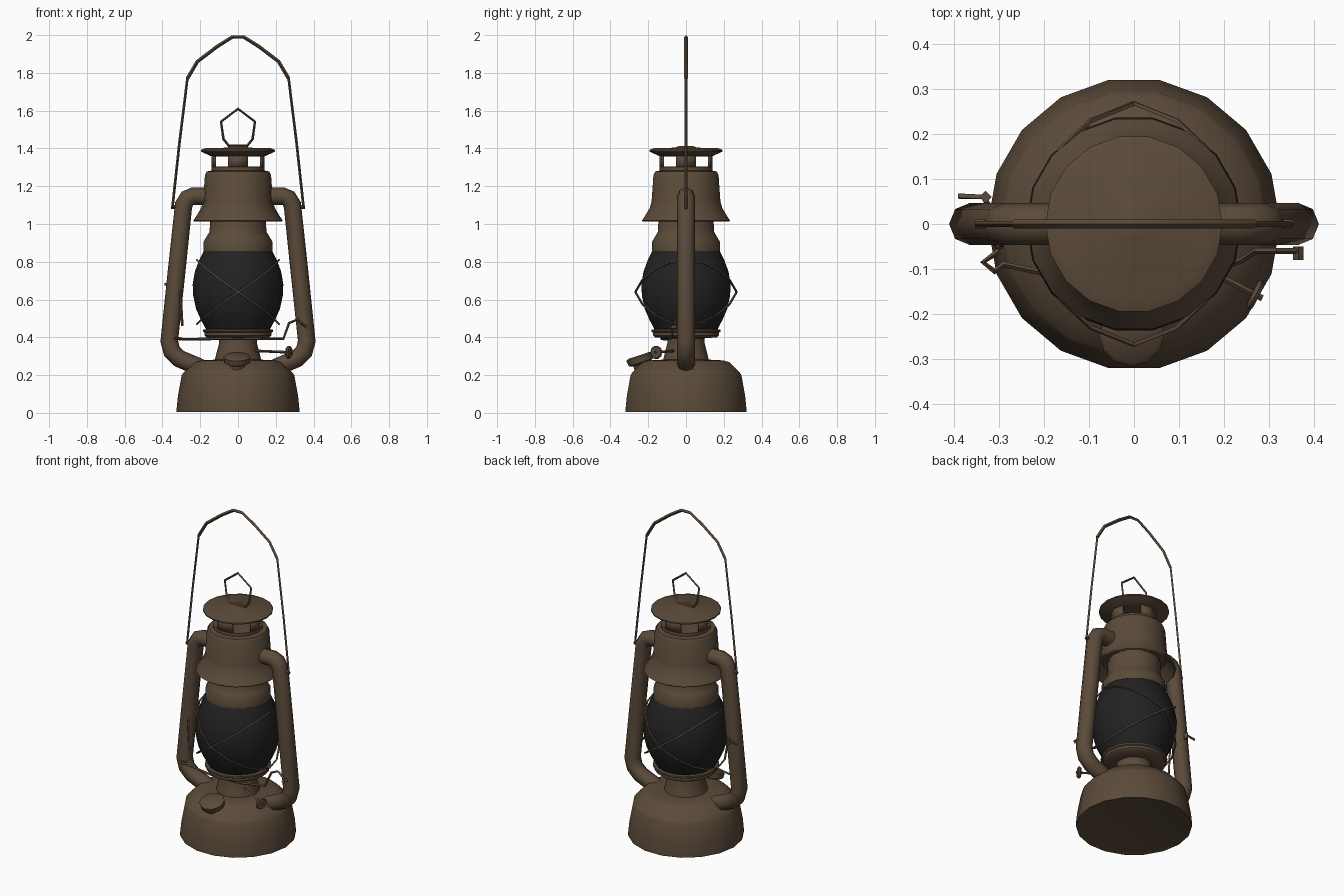
import bpy, bmesh, math
from mathutils import Vector

if "Cube" in bpy.data.objects:
    bpy.data.objects.remove(bpy.data.objects["Cube"], do_unlink=True)


def material(name, rgb):
    mat = bpy.data.materials.new(name)
    mat.use_nodes = True
    mat.diffuse_color = (*rgb, 1)
    mat.node_tree.nodes["Principled BSDF"].inputs["Base Color"].default_value = (*rgb, 1)
    return mat


BROWN = material("aged brown metal", (0.105, 0.07, 0.042))
BLACK = material("black glass", (0.016, 0.016, 0.017))


def finish(obj, mat, angle=40):
    obj.data.materials.clear()
    obj.data.materials.append(mat)
    bpy.ops.object.select_all(action="DESELECT")
    obj.select_set(True)
    bpy.context.view_layer.objects.active = obj
    bpy.ops.object.shade_smooth_by_angle(angle=math.radians(angle))
    return obj


def lathe(name, profile, mat=BROWN, sides=18, keep=None):
    """Spin (radius, height) pairs around z; cap both ends unless faces are filtered."""
    bm = bmesh.new()
    rings = []
    for r, z in profile:
        rings.append([bm.verts.new((r * math.cos(math.tau * i / sides),
                                    r * math.sin(math.tau * i / sides), z))
                      for i in range(sides)])
    for low, high in zip(rings, rings[1:]):
        for i in range(sides):
            if keep is None or keep(i):
                j = (i + 1) % sides
                bm.faces.new((low[i], low[j], high[j], high[i]))
    if keep is None:
        bm.faces.new(rings[0][::-1])
        bm.faces.new(rings[-1])
    bmesh.ops.recalc_face_normals(bm, faces=bm.faces)
    mesh = bpy.data.meshes.new(name)
    bm.to_mesh(mesh)
    bm.free()
    obj = bpy.data.objects.new(name, mesh)
    bpy.context.collection.objects.link(obj)
    return finish(obj, mat)


def tube(name, points, radius, cyclic=False, resolution=0):
    curve = bpy.data.curves.new(name, "CURVE")
    curve.dimensions = "3D"
    curve.bevel_depth = radius
    curve.bevel_resolution = resolution
    curve.use_fill_caps = True
    spline = curve.splines.new("POLY")
    spline.points.add(len(points) - 1)
    for p, co in zip(spline.points, points):
        p.co = (*co, 1)
    spline.use_cyclic_u = cyclic
    obj = bpy.data.objects.new(name, curve)
    bpy.context.collection.objects.link(obj)
    bpy.ops.object.select_all(action="DESELECT")
    obj.select_set(True)
    bpy.context.view_layer.objects.active = obj
    bpy.ops.object.convert(target="MESH")
    return finish(bpy.context.view_layer.objects.active, BROWN, 50)


# Fuel tank and burner
lathe("fuel_tank", [(0.30, 0.012), (0.325, 0.005), (0.325, 0.02), (0.318, 0.09), (0.298, 0.2),
                    (0.29, 0.212), (0.235, 0.268), (0.2, 0.278), (0.12, 0.282)])
lathe("burner", [(0.125, 0.27), (0.118, 0.3), (0.1, 0.37), (0.1, 0.41)])
lathe("globe_plate", [(0.1, 0.395), (0.165, 0.4), (0.178, 0.41), (0.178, 0.425),
                      (0.186, 0.43), (0.186, 0.44), (0.16, 0.445)])

# Glass globe
lathe("globe", [(0.165, 0.435), (0.195, 0.49), (0.222, 0.55), (0.237, 0.62), (0.24, 0.68),
                (0.228, 0.75), (0.205, 0.81), (0.18, 0.86)], BLACK)

# Collar, hood and vented chimney
lathe("globe_collar", [(0.17, 0.85), (0.183, 0.858), (0.183, 0.905), (0.165, 0.935),
                       (0.15, 0.96), (0.148, 1.06)])
lathe("hood", [(0.14, 1.07), (0.18, 1.07), (0.23, 1.012), (0.237, 1.018), (0.222, 1.04),
               (0.195, 1.085), (0.185, 1.12), (0.175, 1.26), (0.165, 1.278), (0.13, 1.285)])
lathe("chimney_base", [(0.13, 1.275), (0.14, 1.28), (0.14, 1.303), (0.12, 1.305)], sides=16)
vent = lathe("vent_posts", [(0.139, 1.295), (0.139, 1.375)], sides=16,
             keep=lambda i: (i + 1) % 4 < 2)
vent.modifiers.new("thickness", "SOLIDIFY").thickness = 0.012
lathe("chimney_cap", [(0.13, 1.358), (0.145, 1.36), (0.197, 1.384), (0.197, 1.392),
                      (0.17, 1.402), (0.06, 1.404), (0.04, 1.412)])

# Finger loop and carrying handle
tube("finger_loop", [(0, 0, 1.61), (0.09, 0, 1.542), (0.077, 0, 1.45), (0.05, 0, 1.415),
                     (-0.05, 0, 1.415), (-0.077, 0, 1.45), (-0.09, 0, 1.542)], 0.007, True)
half = [(0.348, 1.08), (0.31, 1.43), (0.268, 1.77), (0.215, 1.86), (0.11, 1.94), (0.03, 1.99)]
path = [(-x, 0, z) for x, z in half] + [(x, 0, z) for x, z in reversed(half)]
tube("handle", path, 0.007)
tube("handle_grip", path[2:-2], 0.0095)

# Side air tubes with a hook for the handle
arm = [(0.15, 1.145), (0.235, 1.148), (0.268, 1.135), (0.288, 1.1), (0.325, 0.75),
       (0.364, 0.38), (0.35, 0.325), (0.31, 0.287), (0.2, 0.24)]
for side, label in ((1, "left"), (-1, "right")):
    tube(label + "_air_tube", [(side * x, 0, z) for x, z in arm], 0.047, resolution=2)
    tube(label + "_handle_hook", [(side * 0.29, 0, 1.1), (side * 0.352, 0, 1.088)], 0.01)

# Crossed guard wires, front and back
for face, label in ((-1, "front"), (1, "back")):
    for slope in (1, -1):
        wire = []
        for i in range(9):
            a = math.pi * (i / 8 - 0.5)
            r = 0.268 - 0.05 * abs(math.sin(a))
            wire.append((r * math.sin(a), face * r * math.cos(a),
                         0.64 + slope * 0.17 * math.sin(a)))
        tube(label + "_guard_wire", wire, 0.006)

# Filler cap, tilted outwards
cap = lathe("filler_cap", [(0.045, -0.05), (0.045, -0.01), (0.068, 0.0),
                           (0.072, 0.03), (0.06, 0.038)], sides=12)
cap.location = (-0.005, -0.238, 0.268)
cap.rotation_euler = (math.radians(18), 0, 0)

# Wick knob on its shaft
start, end = Vector((0.06, -0.05, 0.33)), Vector((0.285, -0.165, 0.32))
tube("wick_shaft", [start, end], 0.007)
knob = lathe("wick_knob", [(0.03, -0.008), (0.036, 0), (0.03, 0.008)], sides=10)
knob.location = start.lerp(end, 0.93)
knob.rotation_euler = (end - start).to_track_quat("Z", "Y").to_euler()

# Globe lift lever and its catch
tube("lift_lever", [(-0.3, -0.06, 0.39), (-0.335, -0.085, 0.395), (-0.31, -0.105, 0.395),
                    (-0.29, -0.09, 0.39), (-0.1, -0.13, 0.392), (0.1, -0.13, 0.392),
                    (0.24, -0.08, 0.392), (0.27, -0.06, 0.475), (0.315, -0.06, 0.495),
                    (0.365, -0.06, 0.45)], 0.007)
tube("lever_end", [(0.365, -0.05, 0.45), (0.365, -0.08, 0.45)], 0.012)
tube("catch_rod", [(-0.295, -0.05, 0.46), (-0.305, -0.05, 0.64), (-0.315, 0.03, 0.67),
                   (-0.335, 0.06, 0.69), (-0.39, 0.062, 0.68)], 0.007)
tube("catch_knob", [(-0.33, 0.06, 0.665), (-0.33, 0.06, 0.7)], 0.014)
